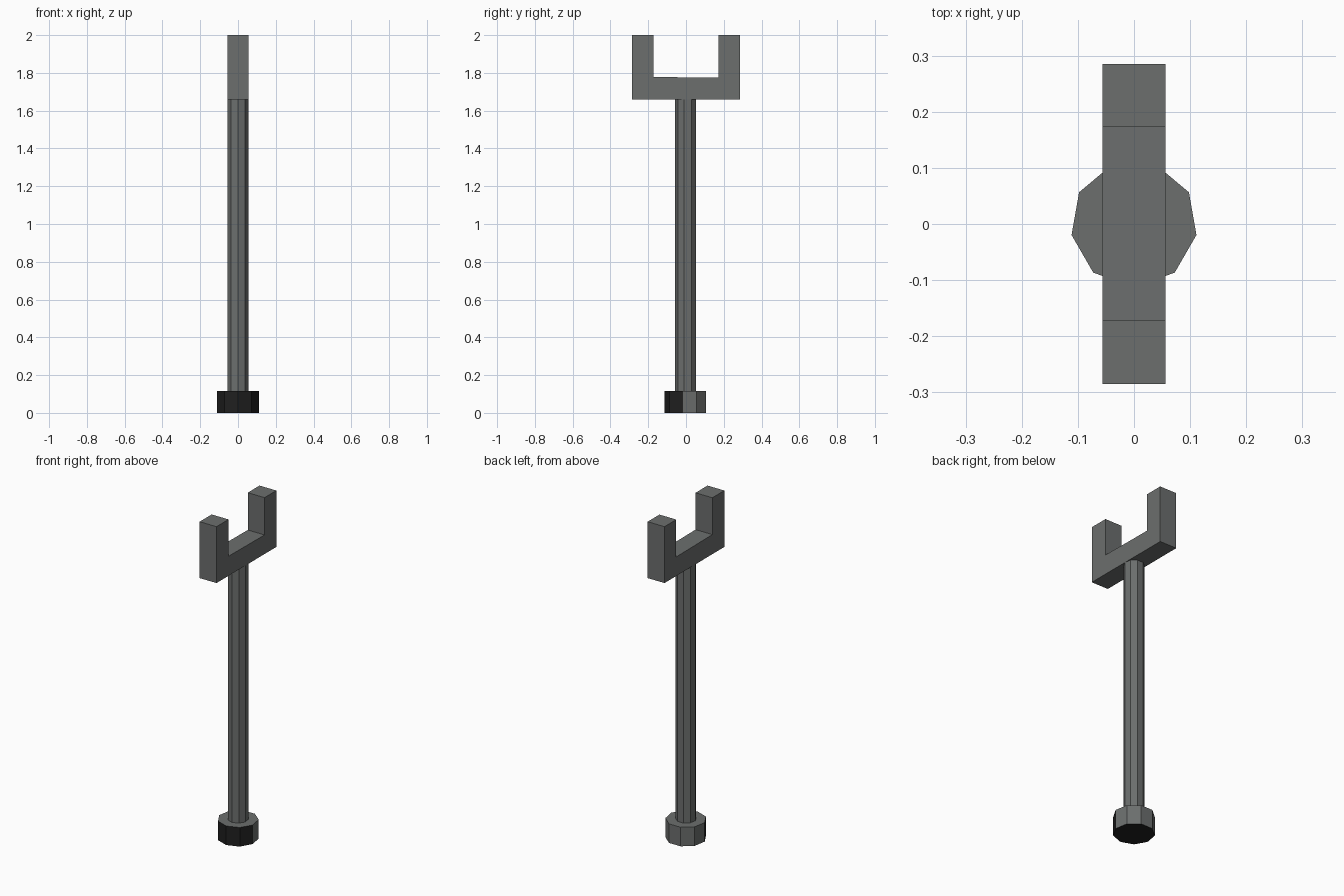
import bpy
import bmesh
from math import cos, sin, radians

cube = bpy.data.objects.get("Cube")
if cube:
    bpy.data.objects.remove(cube, do_unlink=True)


def material(name, colour):
    mat = bpy.data.materials.new(name)
    mat.use_nodes = True
    mat.diffuse_color = colour
    bsdf = next(n for n in mat.node_tree.nodes if n.type == 'BSDF_PRINCIPLED')
    bsdf.inputs["Base Color"].default_value = colour
    return mat


grey = material("grey metal", (0.15, 0.158, 0.155, 1))
black = material("black rubber", (0.014, 0.014, 0.014, 1))


def prism(name, outline, offset, mats):
    """Extrude a closed outline of 3D points along offset."""
    bm = bmesh.new()
    face = bm.faces.new([bm.verts.new(p) for p in outline])
    extruded = bmesh.ops.extrude_face_region(bm, geom=[face], use_keep_orig=True)
    moved = [g for g in extruded["geom"] if isinstance(g, bmesh.types.BMVert)]
    bmesh.ops.translate(bm, verts=moved, vec=offset)
    bmesh.ops.recalc_face_normals(bm, faces=bm.faces)
    mesh = bpy.data.meshes.new(name)
    bm.to_mesh(mesh)
    bm.free()
    for mat in mats:
        mesh.materials.append(mat)
    obj = bpy.data.objects.new(name, mesh)
    bpy.context.collection.objects.link(obj)
    return obj


def nonagon(radius, z):
    return [(radius * cos(radians(30 + 40 * i)),
             radius * sin(radians(30 + 40 * i)), z) for i in range(9)]


# Foot: front sides and underside are black, the rest grey
foot = prism("foot", nonagon(0.113, 0), (0, 0, 0.115), [grey, black])
for poly in foot.data.polygons:
    if poly.normal.y < -0.1 or poly.normal.z < -0.5:
        poly.material_index = 1

# Pole
prism("pole", nonagon(0.057, 0.115), (0, 0, 1.545), [grey])

# U-shaped fork
profile = [(-0.285, 1.66), (0.285, 1.66), (0.285, 2), (0.173, 2),
           (0.173, 1.775), (-0.171, 1.778), (-0.171, 2), (-0.285, 2)]
prism("fork", [(-0.056, y, z) for y, z in profile], (0.112, 0, 0), [grey])
